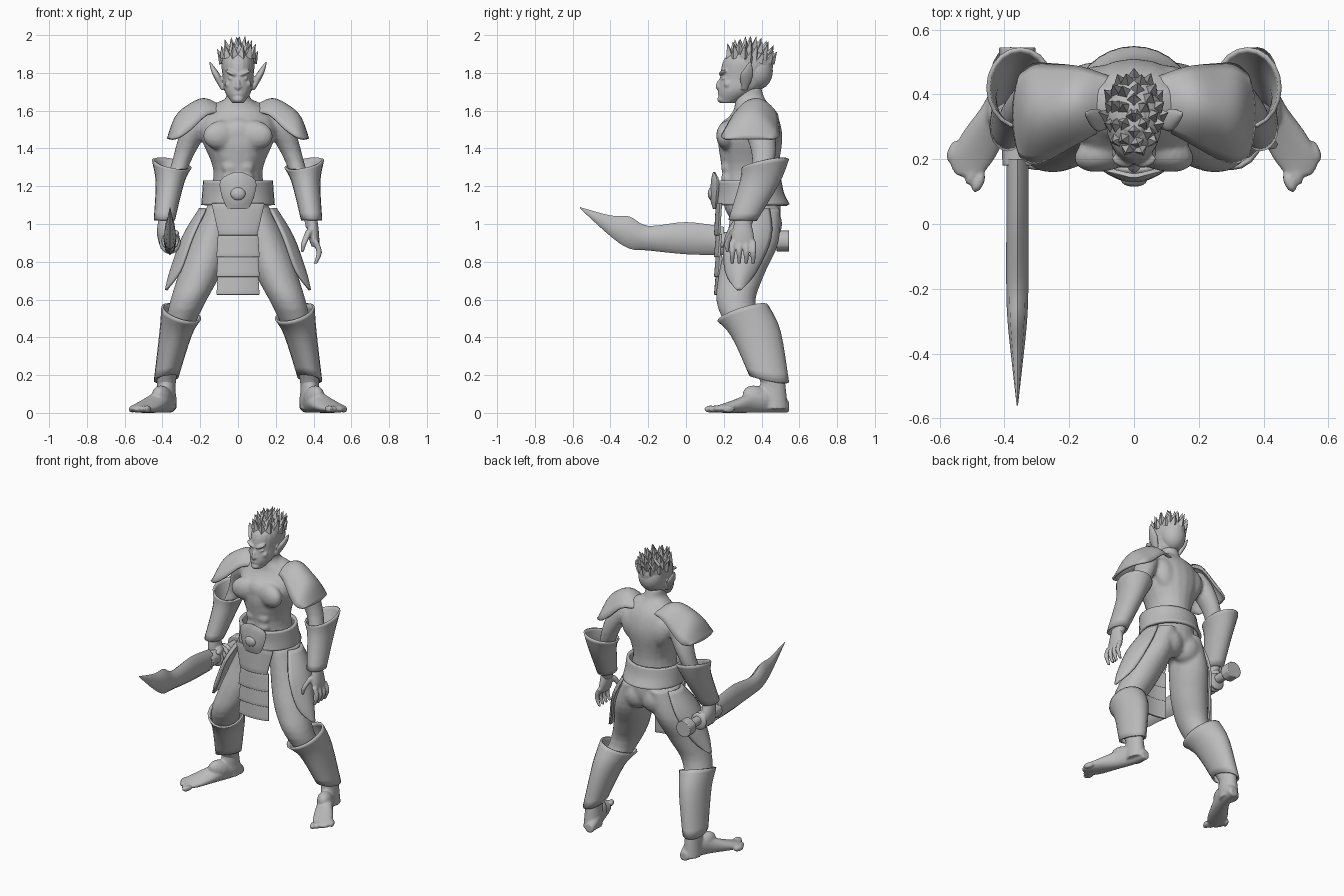
import bpy, bmesh, math, random
from mathutils import Vector, Matrix, Euler

random.seed(4)
cube = bpy.data.objects.get("Cube")
if cube:
    bpy.data.objects.remove(cube)

GREY = (.5, .5, .5, 1)
mat = bpy.data.materials.new("plain_grey")
mat.use_nodes = True
mat.diffuse_color = GREY
mat.node_tree.nodes["Principled BSDF"].inputs["Base Color"].default_value = GREY


def finish(name, bm, angle=40, mirror=False, voxel=0, thick=0, bevel=0):
    """Turn a bmesh into a shaded object with the usual modifiers."""
    bmesh.ops.recalc_face_normals(bm, faces=bm.faces)
    mesh = bpy.data.meshes.new(name)
    bm.to_mesh(mesh)
    bm.free()
    part = bpy.data.objects.new(name, mesh)
    bpy.context.collection.objects.link(part)
    mesh.materials.append(mat)
    bpy.ops.object.select_all(action='DESELECT')
    part.select_set(True)
    bpy.context.view_layer.objects.active = part
    bpy.ops.object.shade_smooth_by_angle(angle=math.radians(angle))
    if thick:
        mod = part.modifiers.new("thickness", 'SOLIDIFY')
        mod.thickness, mod.offset = thick, 0
    if bevel:
        mod = part.modifiers.new("soft_edges", 'BEVEL')
        mod.width, mod.segments = bevel, 2
    if mirror:
        part.modifiers.new("other_side", 'MIRROR')
    if voxel:
        mod = part.modifiers.new("blend", 'REMESH')
        mod.mode, mod.voxel_size, mod.use_smooth_shade = 'VOXEL', voxel, True
        mod = part.modifiers.new("soften", 'SMOOTH')
        mod.factor, mod.iterations = .5, 4


def ring(z, y, wide, deep, x=0, tilt=0):
    """One cross-section: centre, two half sizes and an outward-back tilt."""
    return Vector((x, y, z, wide, deep, tilt))


def spline(rings, steps=4):
    """Smooth curve through the cross-sections."""
    result = []
    for i, (b, c) in enumerate(zip(rings, rings[1:])):
        before = (c - rings[max(i - 1, 0)]) / 2
        after = (rings[min(i + 2, len(rings) - 1)] - b) / 2
        for k in range(steps):
            t = k / steps
            ease = t * t * (3 - 2 * t)
            result.append(b.lerp(c, ease) + before * t * (1 - t) ** 2 - after * t * t * (1 - t))
    return result + [rings[-1]]


def skin(bm, rows, closed):
    """Bridge neighbouring rows of points with quads."""
    grid = [[bm.verts.new(co) for co in row] for row in rows]
    for a, b in zip(grid, grid[1:]):
        for k in range(0 if closed else 1, len(a)):
            bm.faces.new((a[k - 1], a[k], b[k], b[k - 1]))
    return grid


def tube(bm, rings, side=1, flat=True, seg=20, caps=True):
    """Loft ellipses that lie flat, or stand across the y axis."""
    rows = []
    for x, y, z, wide, deep, tilt in spline(rings):
        row = []
        for k in range(seg):
            turn = math.tau * k / seg
            u, v = wide * math.cos(turn), deep * math.sin(turn)
            offset = Vector((u, v, (u + v) * tilt) if flat else (u, 0, v))
            co = Vector((x, y, z)) + offset
            co.x *= side
            row.append(co)
        rows.append(row)
    grid = skin(bm, rows, closed=True)
    if caps:
        bm.faces.new(grid[0])
        bm.faces.new(grid[-1])


def blob(bm, at, size, turn=(0, 0, 0), side=1):
    place = Matrix.LocRotScale(Vector(at), Euler(turn), Vector(size))
    bmesh.ops.create_uvsphere(bm, u_segments=16, v_segments=10, radius=1,
                              matrix=Matrix.Diagonal((side, 1, 1, 1)) @ place)


def panel(name, rings, place, **options):
    """Curved plate: each cross-section is swept with v from -1 to 1."""
    bm = bmesh.new()
    sweep = [k / 6 - 1 for k in range(13)]
    skin(bm, [[place(*r[:5], v) for v in sweep] for r in spline(rings)], closed=False)
    finish(name, bm, thick=.014, **options)


# Body: torso, arms and legs blended into one skin
bm = bmesh.new()
tube(bm, [ring(z=.94, y=.38, wide=.09, deep=.09), ring(z=1.02, y=.37, wide=.15, deep=.13),
          ring(z=1.1, y=.35, wide=.16, deep=.15),
          ring(z=1.28, y=.34, wide=.13, deep=.15), ring(z=1.44, y=.34, wide=.19, deep=.17),
          ring(z=1.53, y=.35, wide=.2, deep=.15), ring(z=1.6, y=.36, wide=.16, deep=.11),
          ring(z=1.66, y=.34, wide=.07, deep=.08), ring(z=1.72, y=.33, wide=.06, deep=.07)])
for side in (1, -1):
    tube(bm, [ring(x=.19, z=1.6, y=.37, wide=.04, deep=.06), ring(x=.23, z=1.5, y=.39, wide=.07, deep=.08),
              ring(x=.3, z=1.33, y=.41, wide=.05, deep=.06), ring(x=.37, z=1.1, y=.34, wide=.04, deep=.05),
              ring(x=.39, z=.97, y=.3, wide=.03, deep=.04)], side)
    tube(bm, [ring(x=.1, z=1.08, y=.37, wide=.08, deep=.13), ring(x=.15, z=.9, y=.35, wide=.11, deep=.14),
              ring(x=.21, z=.72, y=.29, wide=.11, deep=.12), ring(x=.28, z=.55, y=.27, wide=.09, deep=.1),
              ring(x=.36, z=.3, y=.4, wide=.06, deep=.09), ring(x=.38, z=.15, y=.46, wide=.05, deep=.06),
              ring(x=.38, z=.06, y=.46, wide=.04, deep=.06)], side)
    # Buttock, chest, shoulder blade, neck slope and belly muscles
    blob(bm, at=(.07, .42, 1), size=(.1, .09, .1), side=side)
    blob(bm, at=(.08, .225, 1.47), size=(.11, .06, .08), turn=(0, .1, -.3), side=side)
    blob(bm, at=(.1, .43, 1.47), size=(.08, .06, .11), turn=(0, .3, 0), side=side)
    blob(bm, at=(.09, .37, 1.62), size=(.1, .06, .03), turn=(0, .4, 0), side=side)
    for row in range(3):
        blob(bm, at=(.04, .215, 1.24 + .06 * row), size=(.045, .03, .035), side=side)
blob(bm, at=(0, .23, 1.48), size=(.1, .06, .08))
finish("body", bm, voxel=.011)

# Head with nose, mouth, chin, brows, eyes, cheeks and pointed ears
bm = bmesh.new()
tube(bm, [ring(z=1.64, y=.22, wide=.03, deep=.04), ring(z=1.7, y=.27, wide=.07, deep=.1),
          ring(z=1.77, y=.31, wide=.08, deep=.13), ring(z=1.87, y=.33, wide=.085, deep=.13),
          ring(z=1.94, y=.33, wide=.03, deep=.05)])
blob(bm, at=(0, .18, 1.74), size=(.013, .02, .035), turn=(-.4, 0, 0))
blob(bm, at=(0, .175, 1.725), size=(.02, .016, .013))
blob(bm, at=(0, .2, 1.69), size=(.04, .03, .035))
blob(bm, at=(0, .18, 1.69), size=(.025, .012, .007))
blob(bm, at=(0, .19, 1.66), size=(.03, .025, .02))
for side in (1, -1):
    blob(bm, at=(.036, .195, 1.8), size=(.036, .02, .011), turn=(0, -.4, .3), side=side)
    blob(bm, at=(.036, .2, 1.77), size=(.018, .012, .007), turn=(0, -.2, .2), side=side)
    blob(bm, at=(.05, .22, 1.74), size=(.02, .02, .02), turn=(0, 0, .4), side=side)
    tube(bm, [ring(x=.08, z=1.71, y=.31, wide=.01, deep=.015), ring(x=.11, z=1.78, y=.32, wide=.02, deep=.035),
              ring(x=.13, z=1.82, y=.33, wide=.015, deep=.025),
              ring(x=.15, z=1.86, y=.34, wide=.004, deep=.006)], side)
finish("head", bm, voxel=.0055)

# Hair: a cap and rows of spikes swept up and back
bm = bmesh.new()
centre, radii = Vector((0, .335, 1.86)), Vector((.088, .125, .08))
blob(bm, at=centre, size=radii)
blob(bm, at=(0, .375, 1.81), size=(.082, .085, .1))
for row, count in enumerate((12, 12, 9, 6, 2)):
    lift = .1 + .35 * row
    for k in range(count):
        turn = math.tau * (k + row / 2) / count
        out = Vector((math.cos(turn) * math.cos(lift), math.sin(turn) * math.cos(lift), math.sin(lift)))
        if row == 0 and out.y < -.3:
            continue
        aim = (out * .4 + Vector((0, .15, .8))).normalized()
        size = random.uniform(.06, .08)
        place = Matrix.LocRotScale(centre + out * radii * .94 + aim * size / 3, aim.to_track_quat('Z', 'Y'), None)
        bmesh.ops.create_cone(bm, cap_ends=True, segments=4, radius1=.027, radius2=.001, depth=size, matrix=place)
finish("hair", bm, angle=25)

# Feet, splayed outward, with ankles and a row of toes
bm = bmesh.new()
for side in (1, -1):
    tube(bm, [ring(x=.36, y=.545, z=.03, wide=.03, deep=.03), ring(x=.375, y=.46, z=.07, wide=.05, deep=.07),
              ring(x=.41, y=.37, z=.06, wide=.055, deep=.06), ring(x=.46, y=.28, z=.04, wide=.07, deep=.04),
              ring(x=.5, y=.2, z=.025, wide=.07, deep=.025),
              ring(x=.51, y=.15, z=.02, wide=.04, deep=.015)], side, flat=False)
    tube(bm, [ring(x=.38, y=.46, z=.2, wide=.045, deep=.06), ring(x=.38, y=.46, z=.12, wide=.05, deep=.07),
              ring(x=.38, y=.47, z=.02, wide=.055, deep=.07)], side)
    blob(bm, at=(.4, .38, .08), size=(.05, .09, .06), turn=(-.4, 0, .4), side=side)
    for toe in range(5):
        blob(bm, at=(.48 + .02 * toe, .13 + .024 * toe, .02), size=(.018 - .001 * toe, .036, .02),
             turn=(0, 0, .4), side=side)
finish("feet", bm, voxel=.007)

# Open left hand with hanging fingers and thumb
bm = bmesh.new()
tube(bm, [ring(x=.39, z=1.03, y=.3, wide=.03, deep=.04), ring(x=.4, z=.94, y=.3, wide=.03, deep=.06),
          ring(x=.41, z=.88, y=.3, wide=.02, deep=.06)])
for finger in range(4):
    y = .245 + .037 * finger
    tube(bm, [ring(x=.41, z=.91, y=y, wide=.016, deep=.017), ring(x=.43, z=.85, y=y, wide=.015, deep=.015),
              ring(x=.41, z=.79, y=y, wide=.01, deep=.01)], seg=10)
tube(bm, [ring(x=.38, z=.97, y=.26, wide=.02, deep=.025), ring(x=.35, z=.9, y=.22, wide=.016, deep=.017),
          ring(x=.34, z=.85, y=.22, wide=.008, deep=.008)], seg=10)
finish("left_hand", bm, voxel=.006)

# Right fist closed on the grip
bm = bmesh.new()
tube(bm, [ring(x=.39, z=1.03, y=.3, wide=.03, deep=.04), ring(x=.39, z=.95, y=.31, wide=.04, deep=.06),
          ring(x=.38, z=.87, y=.32, wide=.03, deep=.05)], side=-1)
for finger in range(4):
    blob(bm, at=(-.36, .275 + .033 * finger, .9), size=(.058, .02, .06))
blob(bm, at=(-.335, .28, .95), size=(.02, .05, .02), turn=(0, 0, .3))
finish("right_hand", bm, voxel=.006)

# Sword: grip, pommel, guard and wavy blade
for name, front, back, radius in (("sword_grip", .2, .5, .03), ("sword_pommel", .48, .545, .056),
                                  ("sword_guard", .18, .27, .047)):
    bm = bmesh.new()
    tube(bm, [ring(x=-.36, y=y, z=.91, wide=radius, deep=radius) for y in (front, back)], flat=False, seg=12)
    finish(name, bm, bevel=.004)
bm = bmesh.new()
tube(bm, [ring(x=-.36, y=y, z=z, wide=wide, deep=deep) for y, z, wide, deep in (
    (.2, .91, .034, .075), (0, .925, .034, .085), (-.2, .925, .034, .065), (-.3, .955, .03, .085),
    (-.4, .99, .02, .055), (-.56, 1.085, .002, .004))], flat=False, seg=8)
finish("sword_blade", bm, angle=60)

# Flared bracers and shin guards
bm = bmesh.new()
tube(bm, [ring(x=.35, z=1.32, y=.42, wide=.1, deep=.12, tilt=.2), ring(x=.36, z=1.22, y=.39, wide=.07, deep=.1),
          ring(x=.39, z=1.02, y=.3, wide=.05, deep=.07)], caps=False)
finish("bracers", bm, mirror=True, thick=.012)
bm = bmesh.new()
tube(bm, [ring(x=.3, z=.53, y=.3, wide=.1, deep=.13, tilt=.3),
          ring(x=.33, z=.42, y=.37, wide=.08, deep=.125, tilt=.1),
          ring(x=.38, z=.18, y=.44, wide=.06, deep=.1, tilt=-.2)], caps=False)
finish("shin_guards", bm, mirror=True, thick=.012)

# Shoulder plates arch from front to back; deep is the droop of the edges
panel("shoulder_plates", [
    ring(x=.09, z=1.62, y=.38, wide=.07, deep=.03), ring(x=.18, z=1.66, y=.37, wide=.11, deep=.08),
    ring(x=.27, z=1.62, y=.35, wide=.14, deep=.12), ring(x=.33, z=1.56, y=.34, wide=.15, deep=.1),
    ring(x=.37, z=1.45, y=.335, wide=.125, deep=0)],
    lambda x, y, z, wide, deep, v: (x - .02 * v * v, y + wide * v, z - deep * v * v), mirror=True)

# Leaf-shaped hip plates wrap the thighs; deep is the wrap
panel("hip_plates", [
    ring(x=.2, z=1.08, y=.37, wide=.07, deep=.03), ring(x=.29, z=.93, y=.33, wide=.12, deep=.05),
    ring(x=.355, z=.75, y=.29, wide=.08, deep=.05), ring(x=.38, z=.65, y=.28, wide=.01, deep=0)],
    lambda x, y, z, wide, deep, v: (x - deep * v * v, y + wide * v, z), mirror=True)

# Belt, flaring at the lower back
bm = bmesh.new()
tube(bm, [ring(z=1.23, y=.33, wide=.175, deep=.165), ring(z=1.16, y=.34, wide=.18, deep=.17),
          ring(z=1.1, y=.35, wide=.185, deep=.19)], seg=32, caps=False)
finish("belt", bm, thick=.02)


# Front plates bow back toward their sides; deep is the bow
def bowed(x, y, z, wide, deep, v):
    return wide * v, y + deep * v * v, z


panel("buckle", [ring(z=1.275, y=.15, wide=.01, deep=0), ring(z=1.23, y=.14, wide=.09, deep=.03),
                 ring(z=1.14, y=.135, wide=.08, deep=.03), ring(z=1.08, y=.15, wide=.05, deep=.01)],
      bowed, bevel=.003)
bm = bmesh.new()
blob(bm, at=(0, .135, 1.16), size=(.04, .02, .035))
finish("buckle_stud", bm)

# Front apron: a tapering waist piece above overlapping lames
lames = [("apron_top", 1.11, .94, .14, .1)]
lames += [("apron_lame", top, top - .12, .105, .113) for top in (.945, .84, .745)]
for name, top, low, wide_top, wide_low in lames:
    panel(name, [ring(z=top, y=.165, wide=wide_top, deep=.02), ring(z=low, y=.155, wide=wide_low, deep=.02)],
          bowed, bevel=.003)
